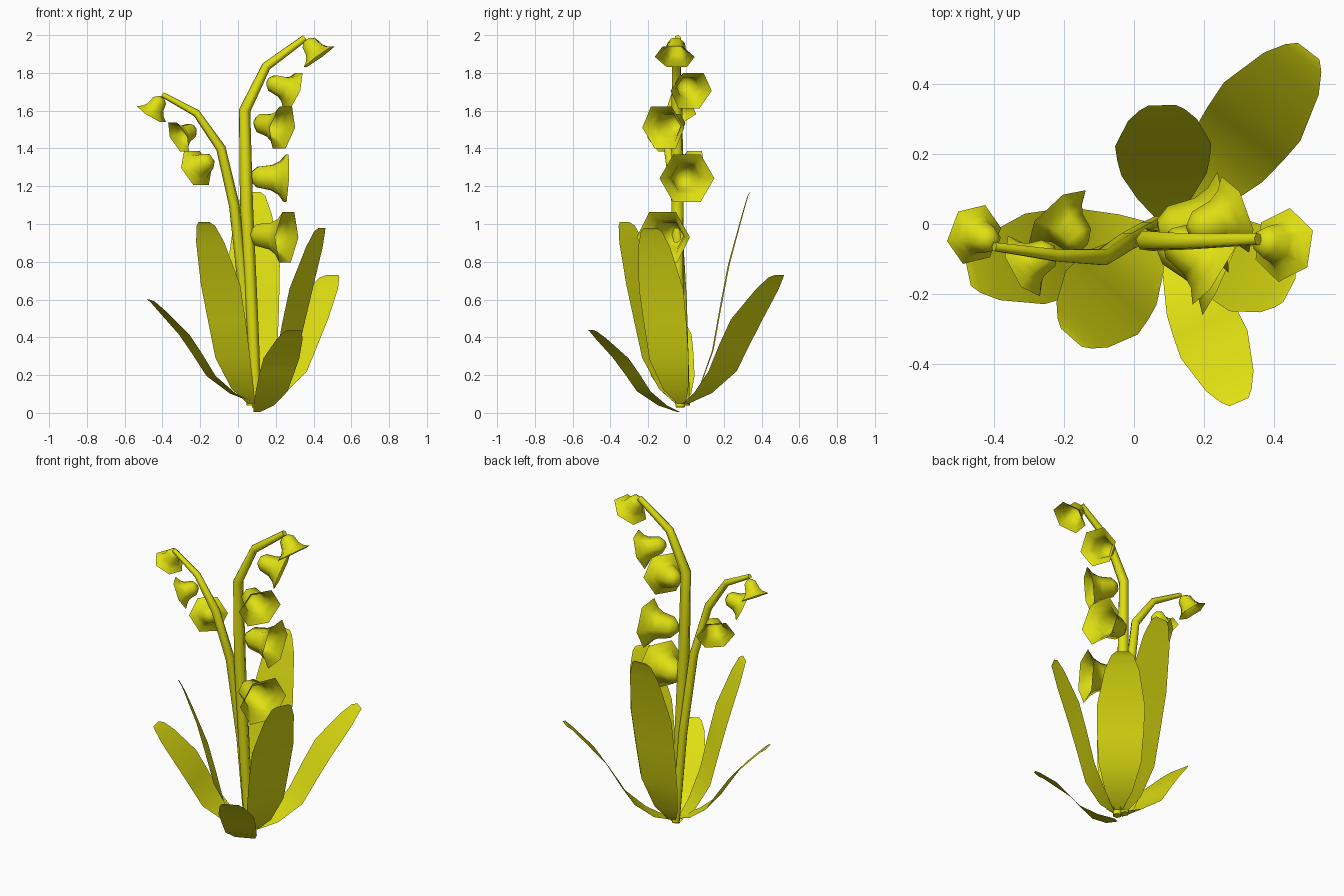
import bpy, math
from mathutils import Vector

default = bpy.data.objects.get("Cube")
if default:
    bpy.data.objects.remove(default)

# One flat colour for the whole plant
yellow = bpy.data.materials.new("yellow_green")
yellow.use_nodes = True
colour = (0.74, 0.74, 0.006, 1)
yellow.diffuse_color = colour
yellow.node_tree.nodes["Principled BSDF"].inputs["Base Color"].default_value = colour


def add_mesh(name, verts, faces):
    mesh = bpy.data.meshes.new(name)
    mesh.from_pydata(verts, [], faces)
    mesh.materials.append(yellow)
    mesh.shade_smooth()
    obj = bpy.data.objects.new(name, mesh)
    bpy.context.collection.objects.link(obj)


# Leaves share one bent strip shape: (run along, rise, width)
LEAF = [(0, 0, .05), (.18, .08, .15), (.39, .25, .235), (.52, .46, .255),
        (.65, .655, .265), (.87, .89, .19), (.96, .98, .125), (1, 1, .075)]


def leaf(name, base, tip, scale):
    base, tip = Vector(base), Vector(tip)
    reach = tip - base
    side = Vector((reach.y, -reach.x, 0)).normalized()
    verts = []
    for run, rise, width in LEAF:
        centre = base + Vector((reach.x * run, reach.y * run, reach.z * rise))
        half = side * width * scale / 2
        verts += [centre - half, centre + half]
    faces = [(i, i + 1, i + 3, i + 2) for i in range(0, len(verts) - 2, 2)]
    add_mesh(name, verts, faces)


leaf("left_back_leaf", (.12, 0, .05), (.5, .495, .73), 1.04)
leaf("back_leaf", (.09, .015, .05), (.08, .34, 1.17), 1.04)
leaf("left_leaf", (.13, -.025, .05), (.445, -.19, .98), 1)
leaf("front_leaf", (.1, -.04, .005), (.3, -.51, .44), .78)
leaf("right_front_leaf", (.07, -.04, .05), (-.18, -.325, 1.01), 1.04)
leaf("right_leaf", (.07, -.025, .06), (-.475, -.14, .6), 1)


# Stems are tapered six-sided tubes: (x, y, z, radius)
def stem(name, points):
    data = bpy.data.curves.new(name, "CURVE")
    data.dimensions = "3D"
    data.bevel_depth = 1
    data.bevel_resolution = 1
    data.use_fill_caps = True
    data.materials.append(yellow)
    spline = data.splines.new("POLY")
    spline.points.add(len(points) - 1)
    for point, (x, y, z, radius) in zip(spline.points, points):
        point.co = (x, y, z, 1)
        point.radius = radius
    obj = bpy.data.objects.new(name, data)
    bpy.context.collection.objects.link(obj)
    bpy.ops.object.select_all(action="DESELECT")
    obj.select_set(True)
    bpy.context.view_layer.objects.active = obj
    bpy.ops.object.convert(target="MESH")
    bpy.ops.object.shade_smooth_by_angle(angle=math.radians(65))


stem("tall_stem", [(.1, -.03, .03, .026), (.075, -.04, .5, .032), (.045, -.045, 1.1, .035),
                   (.035, -.048, 1.6, .031), (.15, -.05, 1.835, .025), (.355, -.043, 1.985, .018)])
stem("short_stem", [(.07, 0, .04, .024), (.035, -.02, .6, .028), (-.02, -.05, 1.1, .028),
                    (-.09, -.095, 1.4, .026), (-.22, -.09, 1.587, .02), (-.4, -.065, 1.685, .014)])

# Flowers are six-sided open bells: (distance along, radius) as fractions
BELL = [(0, .2), (.18, .43), (.6, .53), (.82, .7), (1, 1)]
SIDES = 6


def bell(name, crown, mouth, radius):
    crown, mouth = Vector(crown), Vector(mouth)
    axis = mouth - crown
    across = Vector((0, 0, 1)).cross(axis).normalized()
    up = axis.cross(across).normalized()
    verts = [crown]
    for along, spread in BELL:
        for k in range(SIDES):
            a = math.tau * k / SIDES
            verts.append(crown + axis * along
                         + (across * math.cos(a) + up * math.sin(a)) * spread * radius)
    faces = [(0, 1 + (k + 1) % SIDES, 1 + k) for k in range(SIDES)]
    for ring in range(len(BELL) - 1):
        start = 1 + ring * SIDES
        for k in range(SIDES):
            a, b = start + k, start + (k + 1) % SIDES
            faces.append((a, b, b + SIDES, a + SIDES))
    add_mesh(name, verts, faces)


bell("tall_bell_top", (.365, -.05, 1.975), (.43, -.06, 1.885), .107)
bell("tall_bell_upper", (.16, -.02, 1.755), (.29, .027, 1.705), .116)
bell("tall_bell_middle", (.095, -.035, 1.54), (.235, -.12, 1.51), .13)
bell("tall_bell_lower", (.07, -.015, 1.25), (.255, .005, 1.242), .146)
bell("tall_bell_bottom", (.075, -.04, .945), (.258, -.12, .93), .154)
bell("short_bell_top", (-.405, -.05, 1.67), (-.458, -.03, 1.582), .09)
bell("short_bell_middle", (-.23, -.075, 1.505), (-.315, -.12, 1.46), .098)
bell("short_bell_bottom", (-.145, -.06, 1.34), (-.22, .02, 1.297), .112)
